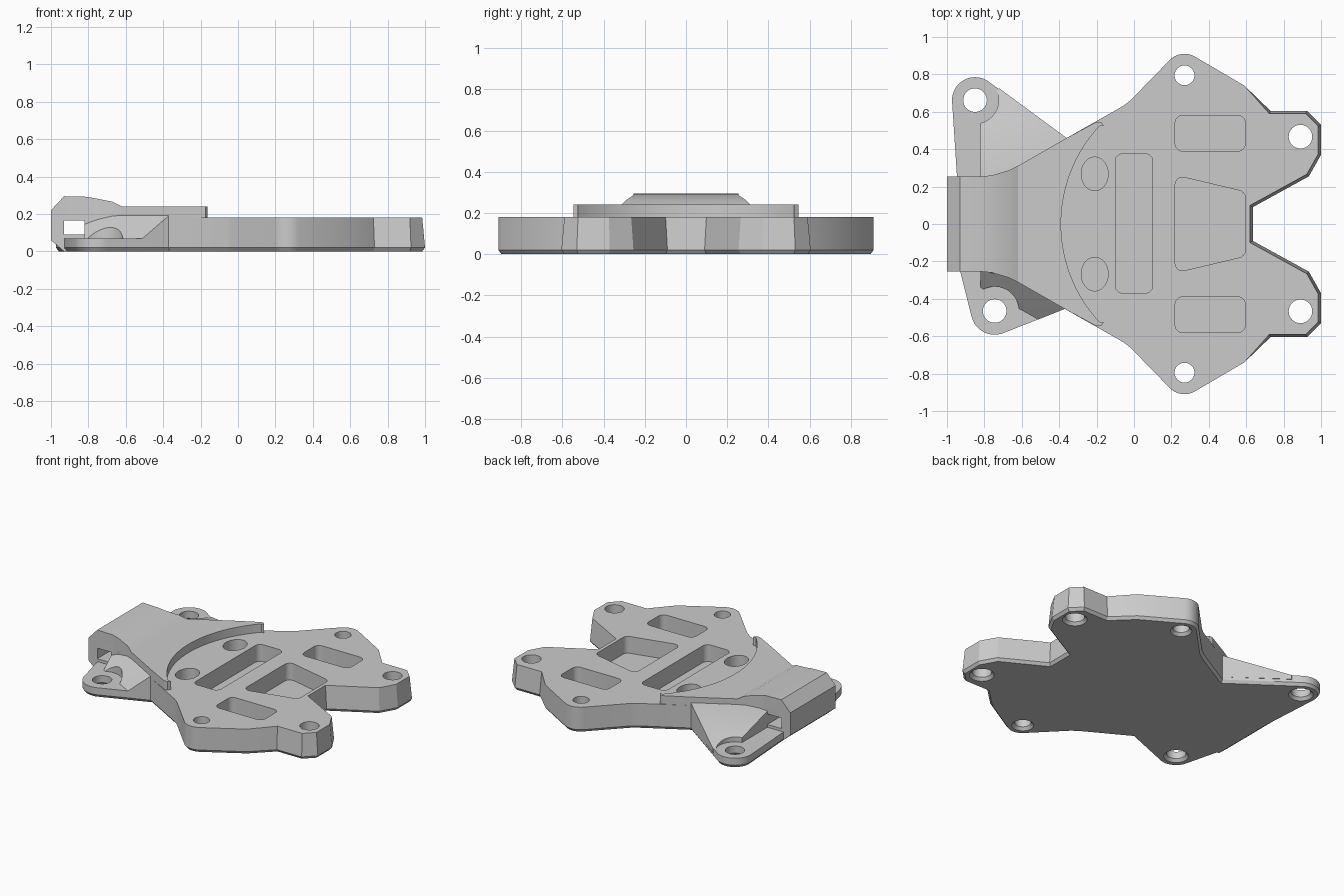
import bpy, bmesh
from math import cos, sin, radians, hypot
from mathutils import Vector

cube = bpy.data.objects.get("Cube")
if cube:
    bpy.data.objects.remove(cube, do_unlink=True)

grey = bpy.data.materials.new("light_grey")
grey.use_nodes = True
colour = (0.6, 0.6, 0.6, 1)
grey.diffuse_color = colour
grey.node_tree.nodes["Principled BSDF"].inputs["Base Color"].default_value = colour


def finish(name, bm):
    bmesh.ops.recalc_face_normals(bm, faces=bm.faces)
    mesh = bpy.data.meshes.new(name)
    bm.to_mesh(mesh)
    bm.free()
    mesh.materials.append(grey)
    obj = bpy.data.objects.new(name, mesh)
    bpy.context.collection.objects.link(obj)
    return obj


def loft(name, rings):
    """Skin equal-length closed rings and cap both ends."""
    bm = bmesh.new()
    loops = [[bm.verts.new(p) for p in ring] for ring in rings]
    n = len(loops[0])
    for a, b in zip(loops, loops[1:]):
        for i in range(n):
            j = (i + 1) % n
            bm.faces.new((a[i], a[j], b[j], b[i]))
    bm.faces.new(loops[0])
    bm.faces.new(loops[-1])
    return finish(name, bm)


def hull(name, points):
    bm = bmesh.new()
    for p in points:
        bm.verts.new(p)
    result = bmesh.ops.convex_hull(bm, input=bm.verts)
    loose = [v for v in bm.verts if not v.link_faces]
    bmesh.ops.delete(bm, geom=loose, context='VERTS')
    bmesh.ops.dissolve_limit(bm, angle_limit=0.01, verts=bm.verts, edges=bm.edges)
    return finish(name, bm)


def arc(cx, cy, r, start, end, steps, ry=None):
    out = []
    for i in range(steps + 1):
        a = radians(start + (end - start) * i / steps)
        out.append((cx + r * cos(a), cy + (ry or r) * sin(a)))
    return out


def circle(cx, cy, r, steps=32, ry=None):
    return arc(cx, cy, r, 0, 360, steps, ry)[:-1]


def at(points, z):
    return [(x, y, z) for x, y in points]


def mirrored(half):
    """Complete a counter-clockwise outline from its +y half, listed back to front."""
    return [(x, -y) for x, y in half] + half[::-1]


def inset(points, amount):
    """Move a counter-clockwise outline inward; amount is a rule on x."""
    out = []
    for i, p in enumerate(points):
        p = Vector(p)
        d1 = (p - Vector(points[i - 1])).normalized()
        d2 = (Vector(points[(i + 1) % len(points)]) - p).normalized()
        n1, n2 = Vector((-d1.y, d1.x)), Vector((-d2.y, d2.x))
        q = p + (n1 + n2) * amount(p.x) / (1 + n1.dot(n2))
        out.append((q.x, q.y))
    return out


def cut(obj, cutters):
    for c in cutters:
        mod = obj.modifiers.new("cut", 'BOOLEAN')
        mod.operation = 'DIFFERENCE'
        mod.solver = 'EXACT'
        mod.object = c
    bpy.context.view_layer.update()
    graph = bpy.context.evaluated_depsgraph_get()
    mesh = bpy.data.meshes.new_from_object(obj.evaluated_get(graph))
    obj.modifiers.clear()
    obj.data = mesh
    for c in cutters:
        bpy.data.objects.remove(c, do_unlink=True)


def screw_hole(x, y, r):
    levels = ((-0.02, 0.035), (0.02, 0), (0.4, 0))
    return loft("hole_cutter", [at(circle(x, y, r + grow), z) for z, grow in levels])


def pocket(corners, floor=0.06, r=0.04):
    plan = [p for x, y in corners for p in circle(x, y, r, 24)]
    return hull("pocket_cutter", at(plan, floor) + at(plan, 0.4))


# Main plate: lobes, two prongs and a notch, with a chamfered underside
half = [(-0.82, 0.25), (-0.72, 0.27), (-0.64, 0.30), (-0.36, 0.46), (-0.06, 0.63), (-0.02, 0.66)]
half += arc(0.27, 0.80, 0.11, 137, 60, 10)
half += [(0.59, 0.74), (0.73, 0.605), (0.925, 0.605), (1.0, 0.53), (1.0, 0.37),
         (0.935, 0.255), (0.635, 0.09)]
outline = mirrored(half)
plate = loft("main_plate", [
    at(inset(outline, lambda x: 0.015), 0),
    at(outline, 0.02),
    at(inset(outline, lambda x: 0.015 if x > 0.62 else 0), 0.18)])

cutters = [pocket([(x, y) for x in (-0.06, 0.06) for y in (-0.33, 0.335)]),
           pocket([(0.26, 0.21), (0.26, -0.21), (0.555, 0.14), (0.555, -0.14)])]
for s in (1, -1):
    cutters.append(pocket([(x, s * y) for x in (0.26, 0.555) for y in (0.43, 0.54)]))
    oval = circle(-0.21, s * 0.268, 0.072, 32, 0.09)
    cutters.append(loft("oval_cutter", [at(oval, 0.06), at(oval, 0.4)]))
    cutters.append(screw_hole(0.27, s * 0.795, 0.053))
    cutters.append(screw_hole(0.89, s * 0.467, 0.063))
cut(plate, cutters)

# Raised deck ending in a concave arc with blunt tips
deck_half = [(-0.7, 0.27), (-0.64, 0.30), (-0.36, 0.46), (-0.2, 0.546), (-0.175, 0.545),
             (-0.162, 0.525)]
deck_half += arc(0.38, 0, 0.77, 137, 181, 20)[:-1]
deck = mirrored(deck_half)
loft("raised_deck", [at(deck, 0.12), at(deck, 0.24)])

# Rear arch: stations of x, underside, top and half width
stations = [(-1.0, 0.06, 0.22, 0.255), (-0.93, 0.0, 0.295, 0.255), (-0.81, 0.0, 0.292, 0.255),
            (-0.76, 0.0, 0.283, 0.26), (-0.67, 0.0, 0.265, 0.287), (-0.62, 0.0, 0.24, 0.312)]
arch = loft("rear_arch", [[(x, -w, lo), (x, w, lo), (x, w, hi), (x, -w, hi)]
                          for x, lo, hi, w in stations])
slot = hull("slot_cutter", [(x, y, z) for x in (-0.93, -0.82) for y in (-0.5, 0.5)
                            for z in (0.09, 0.165)])
cut(arch, [slot])


# Mounting ears with a sloping web, spot-faced around the screw
def ear(side, cx, cy, r, root_y, toe, toe_back_y, back_root_y):
    points = []
    for z, d in ((0, 0.015), (0.02, 0), (0.07, 0)):
        plan = circle(cx, cy, r - d, 48)
        plan += [(-0.36, root_y - side * d), (-0.36, 0), (-0.93 + d, 0),
                 (-0.93 + d, side * 0.25)]
        points += at(plan, z)
    lug = hull(side_name[side] + "_ear", points)
    cut(lug, [screw_hole(cx, cy, 0.063)])

    plan = [(-0.36, root_y), (-0.82, back_root_y), toe, (-0.82, toe_back_y)]
    inner = [(-0.36, root_y - side * 0.1), (-0.82, side * 0.1)]
    web = hull(side_name[side] + "_ear_web", at(plan + inner, 0.04) + at(plan[:2] + inner, 0.2)
               + at(plan[2:], 0.07))
    face = circle(cx, cy, r + 0.003, 48)
    cut(web, [loft("bore_cutter", [at(face, 0.0), at(face, 0.4)])])


side_name = {1: "back", -1: "front"}
ear(1, -0.85, 0.662, 0.123, 0.46, (-0.72, 0.725), 0.66, 0.2)
ear(-1, -0.745, -0.465, 0.127, -0.45, (-0.51, -0.51), -0.34, -0.19)

# Crisp edges with smooth curved walls
for obj in bpy.context.collection.objects:
    if obj.type == 'MESH' and obj.data.materials and obj.data.materials[0] == grey:
        bpy.ops.object.select_all(action='DESELECT')
        obj.select_set(True)
        bpy.context.view_layer.objects.active = obj
        bpy.ops.object.shade_smooth_by_angle(angle=radians(20))
